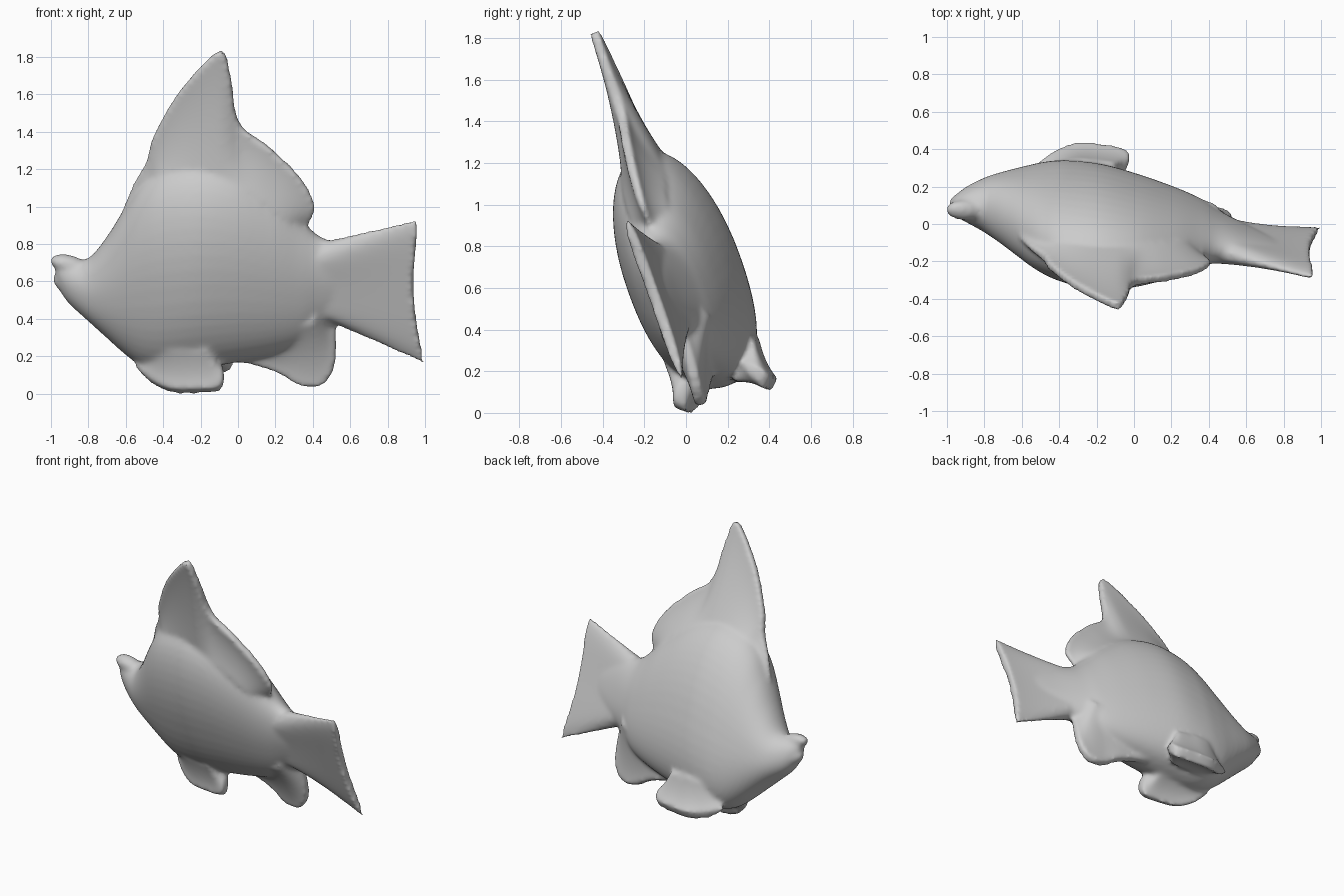
import bpy, bmesh, math
from mathutils import Matrix, Vector

if "Cube" in bpy.data.objects:
    bpy.data.objects.remove(bpy.data.objects["Cube"])

# Fish space (x along body, v sideways, z up) -> leaning, turned world pose
POSE = Matrix(((1, .126, 0, 0),
               (-.135, .934, -.355, .198),
               (0, .346, 1, 0),
               (0, 0, 0, 1)))


def spline(pts, n):
    """Catmull-Rom resampling of tuples of any length to n points."""
    out, last = [], len(pts) - 1
    for k in range(n):
        f = k / (n - 1) * last
        i = min(int(f), last - 1)
        t = f - i
        a, b, c, d = (pts[min(max(j, 0), last)] for j in range(i - 1, i + 3))
        out.append([.5 * (2 * q + (r - p) * t + (2 * p - 5 * q + 4 * r - s) * t * t
                          + (3 * q - p - 3 * r + s) * t ** 3)
                    for p, q, r, s in zip(a, b, c, d)])
    return out


def finish(name, bm):
    bmesh.ops.transform(bm, matrix=POSE, verts=bm.verts)
    bmesh.ops.recalc_face_normals(bm, faces=bm.faces)
    me = bpy.data.meshes.new(name)
    bm.to_mesh(me)
    bm.free()
    ob = bpy.data.objects.new(name, me)
    bpy.context.collection.objects.link(ob)
    return ob


def loft(name, rings):
    """Skin closed rings and cap both ends."""
    bm = bmesh.new()
    vs = [[bm.verts.new(p) for p in r] for r in rings]
    n = len(vs[0])
    for a, b in zip(vs, vs[1:]):
        for j in range(n):
            k = (j + 1) % n
            bm.faces.new((a[j], a[k], b[k], b[j]))
    bm.faces.new(vs[0])
    bm.faces.new(vs[-1])
    return finish(name, bm)


def fin(name, root, edge, w_root, w_edge, normal=(0, 1, 0), mirror=1, lift=0, cols=44, rows=10):
    """Fin spanned between a root rail and an edge rail, thick at the root."""
    nrm, rings = Vector(normal).normalized(), []
    for i, (r, e) in enumerate(zip(spline(root, cols), spline(edge, cols))):
        r, e = Vector(r), Vector(e)
        end = max(.35, 1 - abs(2 * i / (cols - 1) - 1) ** 6)
        front, back = [], []
        for k in range(rows + 1):
            s = k / rows
            w = (w_edge + (w_root - w_edge) * (1 - s) ** 1.8) * end
            p = r.lerp(e, s)
            front.append(p + nrm * w)
            back.append(p - nrm * w)
        rings.append([(p.x, p.y * mirror, p.z + lift) for p in front + back[::-1]])
    return loft(name, rings)


def flat(pts, v=0):
    return [(x, v, z) for x, z in pts]


# Body: superelliptic sections (x, top, bottom, half width), fuller below
stations = [(-.975, .705, .60, .025), (-.95, .71, .555, .055), (-.9, .705, .49, .09),
            (-.8, .72, .405, .14), (-.7, .84, .315, .175), (-.6, 1.0, .225, .205),
            (-.5, 1.14, .155, .235), (-.38, 1.22, .13, .263), (-.2, 1.25, .15, .278),
            (0, 1.2, .18, .25), (.2, 1.06, .22, .2), (.35, .91, .27, .15),
            (.45, .83, .35, .11), (.6, .79, .41, .06), (.75, .7, .5, .02)]
rings = []
for x, top, bot, w in spline(stations, 64):
    ring = []
    for j in range(48):
        a = 2 * math.pi * j / 48
        c, s = math.cos(a), math.sin(a)
        e = 2 / (2.05 if s > 0 else 2.35)
        v = w * math.copysign(abs(c) ** e, c)
        z = top * .48 + bot * .52
        z += ((top - z) if s > 0 else (z - bot)) * math.copysign(abs(s) ** e, s)
        ring.append((x, v, z))
    rings.append(ring)
parts = [loft("fish", rings)]

# Lips: slim ellipsoids with a small mouth gap between
for name, x, z, tilt, size in (("upper_lip", -.91, .697, .2, (.1, .055, .042, 1)),
                               ("lower_lip", -.93, .575, .75, (.08, .05, .03, 1))):
    bm = bmesh.new()
    bmesh.ops.create_uvsphere(
        bm, u_segments=20, v_segments=12, radius=1,
        matrix=Matrix.Translation((x, 0, z)) @ Matrix.Rotation(tilt, 4, 'Y')
        @ Matrix.Diagonal(size))
    parts.append(finish(name, bm))

# Tall dorsal fin
parts.append(fin(
    "dorsal_fin",
    flat([(-.56, .95), (-.5, 1.04), (-.44, 1.1), (-.38, 1.14), (-.27, 1.16), (-.12, 1.16),
          (-.06, 1.16), (.02, 1.14), (.12, 1.08), (.22, 1.0), (.29, .93), (.32, .86)]),
    flat([(-.62, .98), (-.56, 1.12), (-.49, 1.24), (-.45, 1.38), (-.31, 1.62), (-.1, 1.83),
          (-.04, 1.7), (.005, 1.45), (.175, 1.31), (.335, 1.15), (.41, 1.0), (.37, .88)]),
    .11, .024, cols=67))

# Tail fin
parts.append(fin(
    "tail_fin",
    flat([(.38, .79), (.38, .7), (.38, .6), (.4, .5), (.44, .42)], -.01),
    flat([(.965, .94), (.953, .78), (.94, .6), (.957, .39), (1.0, .17)], -.025),
    .1, .028))

# Anal fin
parts.append(fin(
    "anal_fin",
    flat([(-.04, .3), (.12, .33), (.24, .36), (.33, .39), (.4, .42), (.43, .45), (.45, .5)]),
    [(-.06, 0, .18), (.08, -.02, .165), (.22, -.03, .125), (.32, -.05, .075),
     (.44, -.05, .06), (.52, -.03, .16), (.525, 0, .41)],
    .13, .028))

# Paired pelvic fins
for side, m, lift in (("near", -1, .005), ("far", 1, -.025)):
    parts.append(fin(
        "pelvic_fin_" + side,
        [(-.46, .1, .23), (-.38, .13, .23), (-.3, .14, .23), (-.22, .14, .23),
         (-.15, .14, .23), (-.13, .14, .23), (-.12, .14, .23)],
        [(-.54, .11, .18), (-.44, .17, .115), (-.33, .215, .085), (-.2, .225, .085),
         (-.075, .22, .095), (-.05, .19, .15), (-.07, .14, .21)],
        .115, .035, normal=(0, .75, .66), mirror=m, lift=lift))

# Fuse the parts into one smooth skin with soft fin roots
bpy.ops.object.select_all(action='DESELECT')
for p in parts:
    p.select_set(True)
bpy.context.view_layer.objects.active = parts[0]
bpy.ops.object.join()
fish = bpy.context.object
remesh = fish.modifiers.new("fuse", 'REMESH')
remesh.mode = 'VOXEL'
remesh.voxel_size = .014
remesh.use_smooth_shade = True
soften = fish.modifiers.new("soften", 'SMOOTH')
soften.factor = .5
soften.iterations = 10
